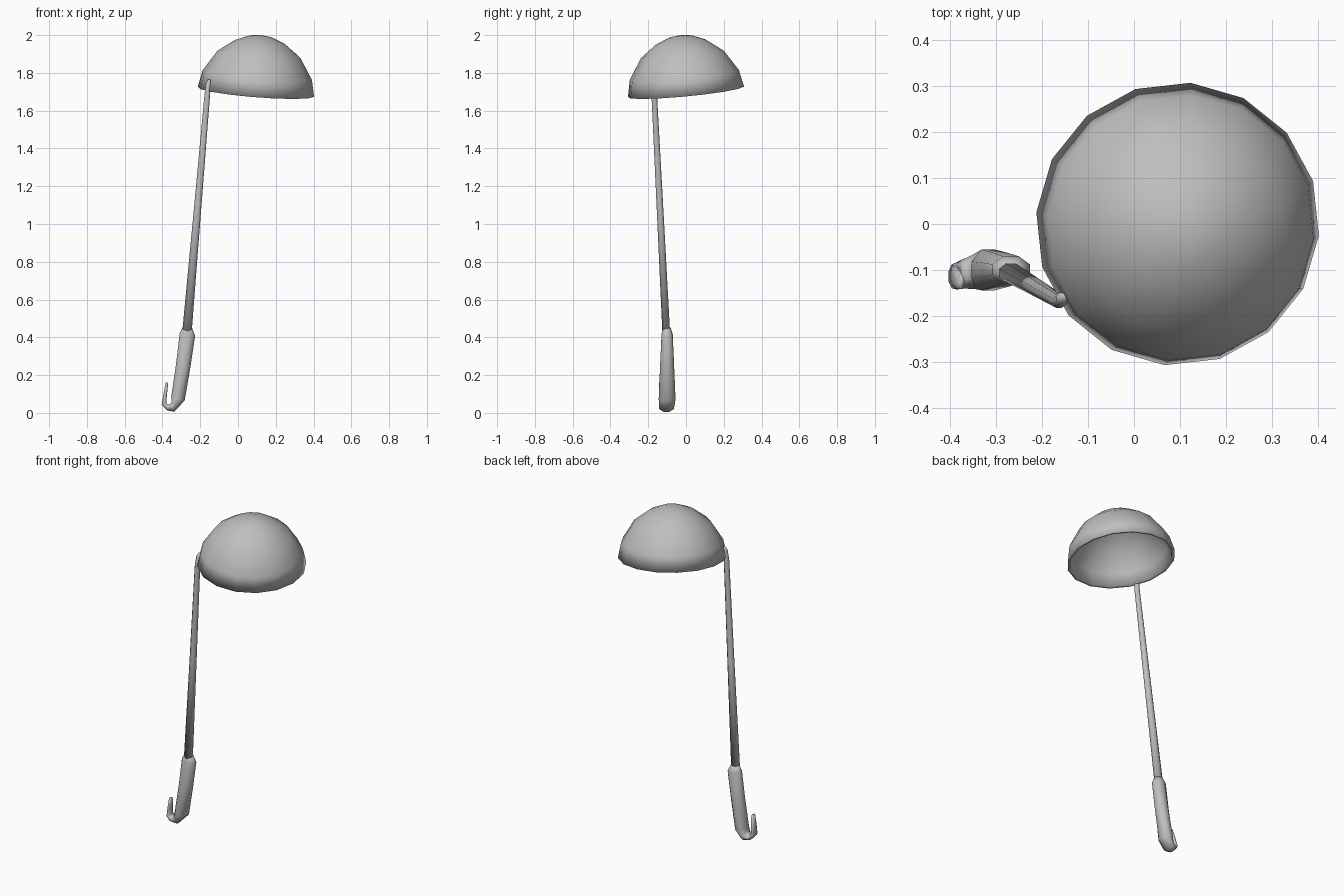
import bpy, bmesh
from math import sin, cos, radians, tau
from mathutils import Vector

if "Cube" in bpy.data.objects:
    bpy.data.objects.remove(bpy.data.objects["Cube"])

steel = bpy.data.materials.new("grey_steel")
steel.use_nodes = True
steel.diffuse_color = (0.52, 0.52, 0.52, 1)
steel.node_tree.nodes["Principled BSDF"].inputs["Base Color"].default_value = (0.52, 0.52, 0.52, 1)


def loft(name, rings):
    """Skin a list of closed point rings and cap both ends."""
    bm = bmesh.new()
    loops = [[bm.verts.new(p) for p in ring] for ring in rings]
    n = len(loops[0])
    for a, b in zip(loops, loops[1:]):
        for i in range(n):
            j = (i + 1) % n
            bm.faces.new((a[i], a[j], b[j], b[i]))
    bm.faces.new(loops[0][::-1])
    bm.faces.new(loops[-1])
    bmesh.ops.recalc_face_normals(bm, faces=bm.faces)
    mesh = bpy.data.meshes.new(name)
    bm.to_mesh(mesh)
    bm.free()
    mesh.shade_smooth()
    mesh.materials.append(steel)
    obj = bpy.data.objects.new(name, mesh)
    bpy.context.collection.objects.link(obj)
    return obj


# Bowl: outer dome down to the rim, then back up the inside
outer = [(0.02, 0.3), (0.062, 0.294), (0.135, 0.264), (0.221, 0.2), (0.291, 0.09), (0.31, 0)]
wall = 0.016
inner = [(r * 0.95, h - wall) for r, h in outer[-2::-1]]
profile = outer + [(outer[-1][0] - wall, 0)] + inner
sides = 16
bowl = loft("ladle_bowl", [
    [(r * cos(tau * i / sides - radians(5)), r * sin(tau * i / sides - radians(5)), h)
     for i in range(sides)] for r, h in profile])
bowl.rotation_mode = 'QUATERNION'
bowl.rotation_quaternion = Vector((0, 0, 1)).rotation_difference(Vector((0.08, -0.095, 1)))
bowl.location = (0.095, 0, 1.7)


def section(x, y, z, turn, thick, wide, count=8):
    """Oval ring; turn is 0 heading down, 90 heading sideways, 180 heading up."""
    a = radians(turn)
    across = Vector((cos(a), 0, -sin(a)))
    return [Vector((x, y, z)) + across * thick * cos(tau * (i + .5) / count)
            + Vector((0, wide * sin(tau * (i + .5) / count), 0)) for i in range(count)]


# Thin rod from the bowl wall down to the grip
loft("handle_rod", [section(*s) for s in (
    (-0.152, -0.158, 1.765, 5, 0.008, 0.008),
    (-0.156, -0.163, 1.745, 5, 0.015, 0.015),
    (-0.163, -0.168, 1.68, 5, 0.016, 0.016),
    (-0.215, -0.137, 1.07, 5, 0.021, 0.019),
    (-0.27, -0.105, 0.43, 5, 0.027, 0.022))])

# Grip that curls into an upturned hanging hook
loft("grip_and_hook", [section(*s) for s in (
    (-0.268, -0.102, 0.45, 6, 0.028, 0.022),
    (-0.268, -0.1, 0.415, 9, 0.045, 0.032),
    (-0.29, -0.1, 0.25, 9, 0.042, 0.04),
    (-0.318, -0.1, 0.075, 15, 0.04, 0.048),
    (-0.344, -0.103, 0.03, 75, 0.027, 0.042),
    (-0.374, -0.109, 0.028, 100, 0.016, 0.034),
    (-0.392, -0.114, 0.048, 160, 0.014, 0.028),
    (-0.385, -0.12, 0.1, 190, 0.01, 0.024),
    (-0.376, -0.127, 0.16, 190, 0.007, 0.016))])
